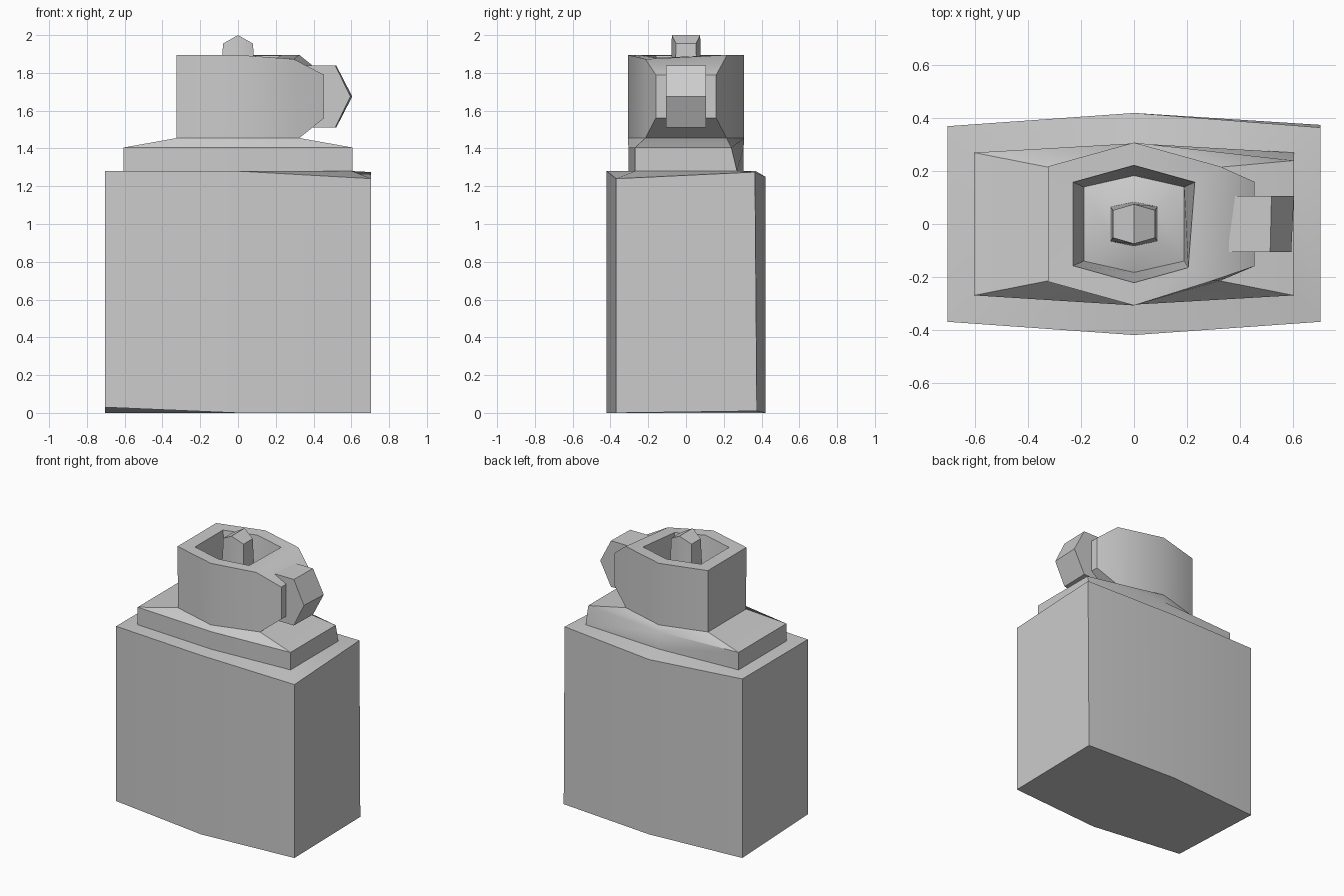
import bpy, bmesh, math

cube = bpy.data.objects.get("Cube")
if cube:
    bpy.data.objects.remove(cube, do_unlink=True)

GREY = (0.6, 0.6, 0.6, 1)
grey = bpy.data.materials.new("plain grey")
grey.use_nodes = True
grey.diffuse_color = GREY
for node in grey.node_tree.nodes:
    if node.type == 'BSDF_PRINCIPLED':
        node.inputs["Base Color"].default_value = GREY

# corner numbers of a six-sided ring
FRONT_LEFTMOST, FRONT_MID, FRONT_RIGHT, BACK_RIGHT, BACK_MID, BACK_LEFTMOST = range(6)


def ring(x, y_side, y_mid, z, moved=None):
    """Six-sided ring with a bowed front and back; moved replaces single corners."""
    pts = [(-x, -y_side, z), (0, -y_mid, z), (x, -y_side, z),
           (x, y_side, z), (0, y_mid, z), (-x, y_side, z)]
    for corner, p in (moved or {}).items():
        pts[corner] = p
    return pts


def loft(rings):
    """Join rings with quads and close each end with two quads."""
    bm = bmesh.new()
    rows = [[bm.verts.new(p) for p in r] for r in rings]
    for a, b in zip(rows, rows[1:]):
        for i in range(6):
            j = (i + 1) % 6
            bm.faces.new((a[i], a[j], b[j], b[i]))
    for r in (rows[0], rows[-1]):
        bm.faces.new((r[0], r[1], r[4], r[5]))
        bm.faces.new((r[1], r[2], r[3], r[4]))
    return bm


def finish(bm, name):
    bmesh.ops.recalc_face_normals(bm, faces=bm.faces[:])
    mesh = bpy.data.meshes.new(name)
    bm.to_mesh(mesh)
    bm.free()
    mesh.materials.append(grey)
    obj = bpy.data.objects.new(name, mesh)
    bpy.context.collection.objects.link(obj)
    bpy.ops.object.select_all(action='DESELECT')
    obj.select_set(True)
    bpy.context.view_layer.objects.active = obj
    bpy.ops.object.shade_smooth_by_angle(angle=math.radians(35))
    return obj


# body with stepped, sloping shoulder
finish(loft([
    ring(0.705, 0.37, 0.42, 0, {FRONT_LEFTMOST: (-0.705, -0.37, 0.03),
                                BACK_RIGHT: (0.705, 0.375, 0.01)}),
    ring(0.705, 0.37, 0.42, 1.28, {FRONT_RIGHT: (0.705, -0.37, 1.24),
                                   BACK_RIGHT: (0.705, 0.365, 1.275),
                                   BACK_MID: (0, 0.42, 1.25)}),
    ring(0.605, 0.27, 0.305, 1.28),
    ring(0.605, 0.27, 0.305, 1.405, {BACK_RIGHT: (0.605, 0.24, 1.405)}),
    ring(0.325, 0.215, 0.308, 1.455),
]), "body")

# head with a tapering well sunk into its top
head = loft([
    ring(0.325, 0.215, 0.308, 1.455),
    ring(0.325, 0.218, 0.308, 1.895, {FRONT_RIGHT: (0.295, -0.215, 1.873)}),
    ring(0.23, 0.158, 0.222, 1.893, {FRONT_RIGHT: (0.205, -0.165, 1.88)}),
    ring(0.19, 0.14, 0.183, 1.6),
    ring(0.085, 0.06, 0.08, 1.64),
])

# side boss pulled out of the head's side wall
wall = max(head.faces, key=lambda f: f.calc_center_median().x)
boss = bmesh.ops.extrude_discrete_faces(head, faces=[wall])["faces"][0]
for v in boss.verts:
    v.co = (0.455, math.copysign(0.16, v.co.y), 1.79 if v.co.z > 1.6 else 1.56)
finish(head, "head")

# stem standing in the well, with a ridged top
finish(loft([
    ring(0.09, 0.066, 0.085, 1.6),
    ring(0.08, 0.052, 0.075, 1.955, {FRONT_MID: (0, -0.075, 2),
                                     BACK_MID: (0, 0.075, 2)}),
]), "stem")

# six-sided side knob, its axis running front to back
knob = []
for y, tip in ((-0.105, 0.595), (0.105, 0.605)):
    r = tip - 0.435
    knob.append([(0.435 + r * math.cos(math.radians(a)), y,
                  1.675 + 0.19 * math.sin(math.radians(a)))
                 for a in range(0, 360, 60)])
finish(loft(knob), "side_knob")
